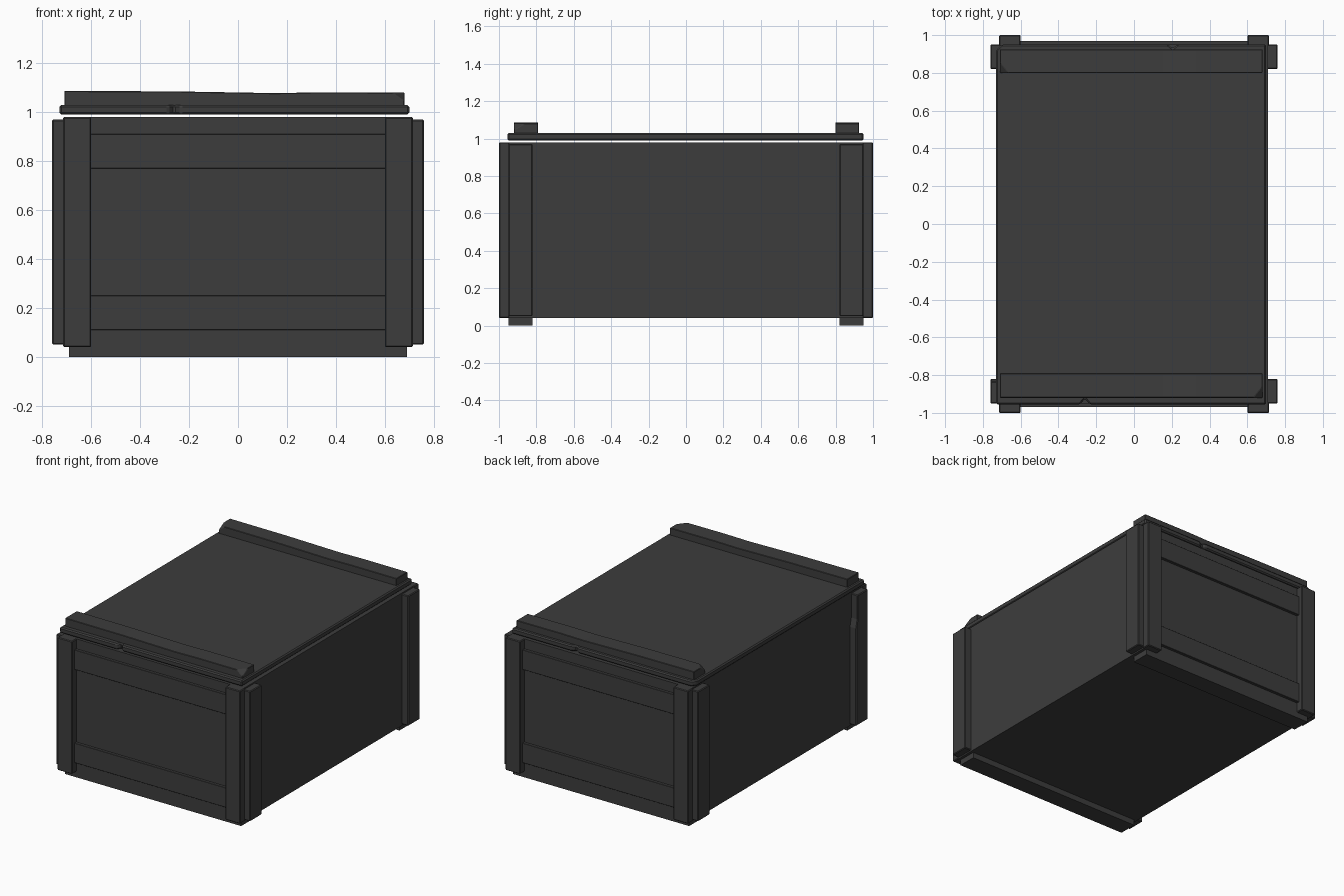
import bpy, bmesh
from mathutils import Vector

cube = bpy.data.objects.get("Cube")
if cube:
    bpy.data.objects.remove(cube, do_unlink=True)

mat = bpy.data.materials.new("dark grey wood")
mat.use_nodes = True
colour = (0.046, 0.046, 0.046, 1)
mat.diffuse_color = colour
mat.node_tree.nodes["Principled BSDF"].inputs["Base Color"].default_value = colour


def prism(name, outline, axis, lo, hi, bevel=0.005, cuts=()):
    """Extrude a 2D outline along an axis; chip corners with (point, normal) cuts."""
    def place(p, d):
        co = list(p)
        co.insert("xyz".index(axis), d)
        return co
    bm = bmesh.new()
    face = bm.faces.new([bm.verts.new(place(p, lo)) for p in outline])
    ext = bmesh.ops.extrude_face_region(bm, geom=[face])
    shift = Vector(place((0, 0), hi - lo))
    bmesh.ops.translate(bm, vec=shift,
                        verts=[g for g in ext["geom"] if isinstance(g, bmesh.types.BMVert)])
    for point, normal in cuts:
        res = bmesh.ops.bisect_plane(bm, geom=bm.verts[:] + bm.edges[:] + bm.faces[:],
                                     plane_co=point, plane_no=normal, clear_outer=True)
        rim = [g for g in res["geom_cut"] if isinstance(g, bmesh.types.BMEdge)]
        bmesh.ops.holes_fill(bm, edges=rim)
    bmesh.ops.recalc_face_normals(bm, faces=bm.faces[:])
    mesh = bpy.data.meshes.new(name)
    bm.to_mesh(mesh)
    bm.free()
    mesh.materials.append(mat)
    obj = bpy.data.objects.new(name, mesh)
    bpy.context.collection.objects.link(obj)
    if bevel:
        mod = obj.modifiers.new("worn edges", "BEVEL")
        mod.width = bevel
        mod.segments = 1
        mod.limit_method = "ANGLE"
    return obj


def board(name, x, y, z, bevel=0.005):
    outline = [(x[0], y[0]), (x[1], y[0]), (x[1], y[1]), (x[0], y[1])]
    return prism(name, outline, "z", z[0], z[1], bevel)


def span(sign, a, b):
    return sorted((sign * a, sign * b))


# Main box
board("crate_body", (-0.71, 0.71), (-0.95, 0.95), (0.04, 0.98), 0)

for s, end in ((-1, "front"), (1, "back")):
    # Foot runner and the two rails across each end
    board(end + "_foot", (-0.69, 0.69), span(s, 0.82, 0.95), (0, 0.045), 0)
    for level, lo, hi in (("lower", 0.11, 0.25), ("upper", 0.77, 0.91)):
        board(f"{end}_{level}_rail", (-0.605, 0.605), span(s, 0.945, 0.97), (lo, hi), 0.002)
    # Corner posts on the end and on the long side
    for t, side in ((-1, "right"), (1, "left")):
        label = "right" if t < 0 else "left"
        label = {"right": "minus_x", "left": "plus_x"}[label]
        board(f"{end}_{label}_end_post", span(t, 0.60, 0.715), span(s, 0.945, 1.0),
              (0.04, 0.98))
        ys = span(s, 0.82, 0.95)
        if s < 0 and t < 0:
            # Worn inner edge
            outline = [(ys[0], 0.05), (ys[1], 0.05), (ys[1], 0.74),
                       (ys[1] - 0.015, 0.8), (ys[1] - 0.015, 0.97), (ys[0], 0.97)]
            prism(f"{end}_{label}_side_post", outline, "x", -0.76, -0.705)
        else:
            board(f"{end}_{label}_side_post", span(t, 0.705, 0.76), ys, (0.05, 0.97))

# Lid with a nick in each end and one clipped corner
lid = [(-0.73, -0.955), (-0.285, -0.955), (-0.26, -0.925), (-0.235, -0.955),
       (0.70, -0.955), (0.70, 0.95), (0.23, 0.95), (0.205, 0.93), (0.18, 0.95),
       (-0.70, 0.95), (-0.73, 0.92)]
prism("lid", lid, "z", 0.99, 1.03, 0.008)

# Lid cleats, slightly sagging, each with a chipped corner
cleat = [(-0.71, 1.025), (0.68, 1.025), (0.68, 1.08), (0.33, 1.081),
         (0.15, 1.078), (-0.26, 1.085), (-0.71, 1.087)]
prism("front_cleat", cleat, "y", -0.92, -0.79, 0.003,
      [((0.63, -0.92, 1.081), (0.05, -0.04, 0.07))])
prism("back_cleat", cleat, "y", 0.80, 0.925, 0.003,
      [((-0.665, 0.80, 1.087), (-0.05, -0.04, 0.07))])
